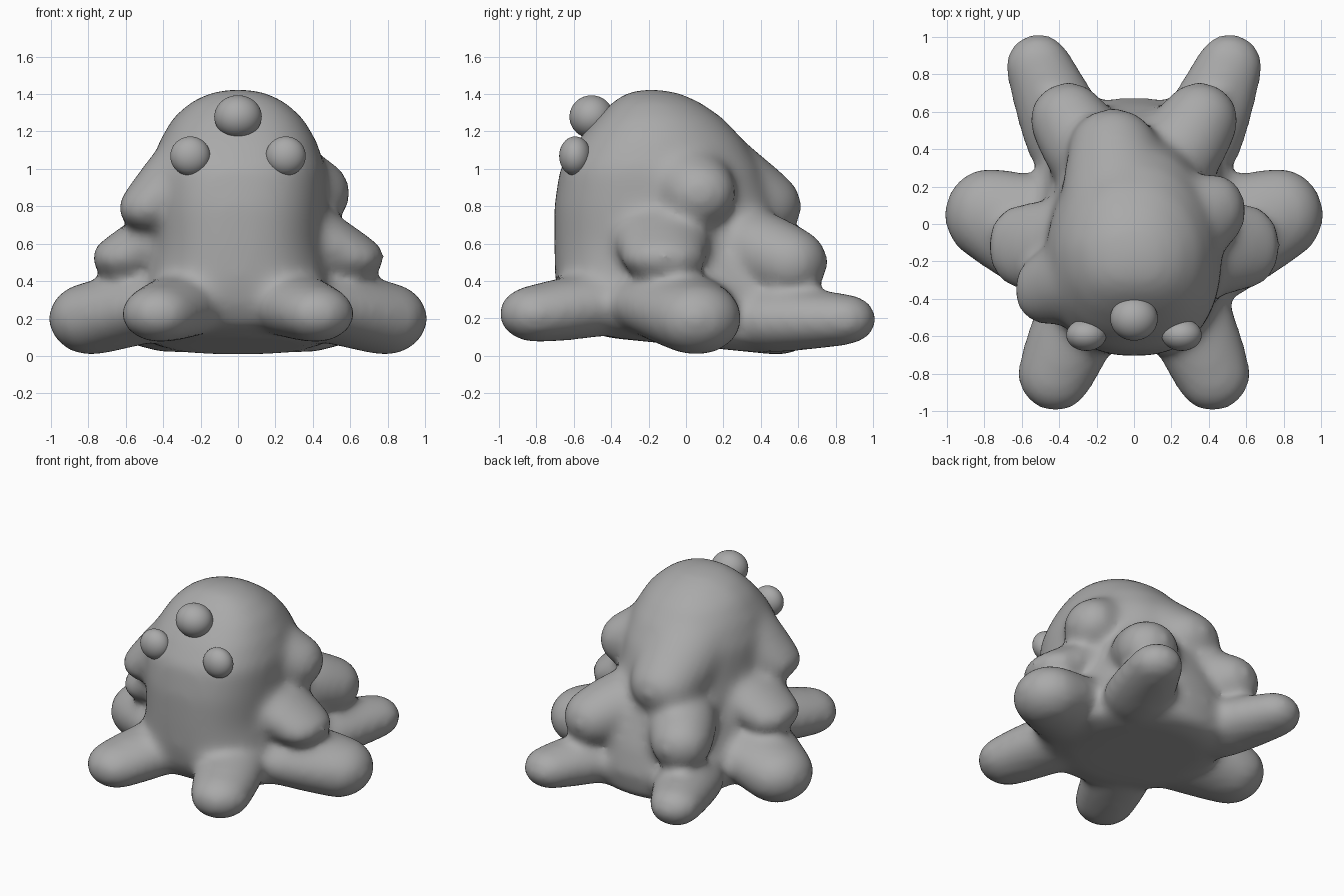
import bpy, bmesh
from math import sin, cos, pi
from mathutils import Vector

if "Cube" in bpy.data.objects:
    bpy.data.objects.remove(bpy.data.objects["Cube"], do_unlink=True)

grey = bpy.data.materials.new("clay_grey")
grey.use_nodes = True
grey.diffuse_color = (0.4, 0.4, 0.4, 1)
grey.node_tree.nodes["Principled BSDF"].inputs["Base Color"].default_value = (0.4, 0.4, 0.4, 1)


def finish(bm, name):
    mesh = bpy.data.meshes.new(name)
    bm.to_mesh(mesh)
    bm.free()
    mesh.materials.append(grey)
    obj = bpy.data.objects.new(name, mesh)
    bpy.context.collection.objects.link(obj)
    for p in mesh.polygons:
        p.use_smooth = True
    return obj


def limb(bm, start, end, r0, r1):
    """One ball drawn out from start to end, with its own radii at each end."""
    a, b, ra, rb = map(Vector, (start, end, r0, r1))
    axis = (b - a).normalized()
    for v in bmesh.ops.create_icosphere(bm, subdivisions=4, radius=1)["verts"]:
        t = min(1, max(0, 0.5 + 2 * v.co.dot(axis)))
        v.co = a.lerp(b, t) + v.co * Vector((1, 1, 1)).dot(Vector((0, 0, 0))) + Vector(
            p * q for p, q in zip(v.co, ra.lerp(rb, t)))


def dome(bm, sections, n=48):
    """Loft of squarish rings, narrower at the back above the skirt."""
    rings = []
    for z, front, back, half, tilt in sections:
        ring = []
        for i in range(n):
            c, s = cos(2 * pi * i / n), sin(2 * pi * i / n)
            x = half * abs(c) ** 0.8 * (1 if c > 0 else -1)
            y = abs(s) ** 0.8 * (1 if s > 0 else -1)
            y = (front + back) / 2 + y * (back - front) / 2
            x *= 1 - (0.22 if z > 0.5 else 0.08) * max(0, s)
            ring.append(bm.verts.new((x, y, z - tilt * y)))
        rings.append(ring)
    for lo, hi in zip(rings, rings[1:]):
        for i in range(n):
            j = (i + 1) % n
            bm.faces.new((lo[i], lo[j], hi[j], hi[i]))
    bm.faces.new(rings[0][::-1])
    bm.faces.new(rings[-1])


bm = bmesh.new()
# Main body: height, front y, back y, half width, tilt of the ring
dome(bm, [(0.055, -0.42, 0.52, 0.38, 0.1), (0.1, -0.6, 0.64, 0.53, 0.09),
          (0.24, -0.67, 0.68, 0.56, 0.04),
          (0.4, -0.7, 0.64, 0.51, 0), (0.6, -0.705, 0.56, 0.47, 0),
          (0.8, -0.705, 0.47, 0.47, 0), (1.0, -0.675, 0.4, 0.47, 0),
          (1.15, -0.58, 0.31, 0.42, 0), (1.27, -0.48, 0.2, 0.35, 0),
          (1.36, -0.39, 0.07, 0.25, 0), (1.41, -0.31, -0.05, 0.14, 0),
          (1.425, -0.23, -0.14, 0.05, 0)])

# Drooping lobe down the back
limb(bm, (-0.04, -0.1, 1.05), (-0.11, 0.4, 0.8), (0.4, 0.36, 0.36), (0.24, 0.22, 0.2))

# Paired legs, side flippers and rear bulges
for s in (-1, 1):
    limb(bm, (s * 0.3, -0.52, 0.27), (s * 0.42, -0.8, 0.225),
         (0.25, 0.22, 0.18), (0.205, 0.205, 0.155))
    limb(bm, (s * 0.36, 0.48, 0.19), (s * 0.51, 0.845, 0.195),
         (0.25, 0.22, 0.18), (0.18, 0.175, 0.14))
    limb(bm, (s * 0.48, -0.07, 0.27), (s * 0.775, 0.05, 0.2),
         (0.28, 0.34, 0.19), (0.24, 0.25, 0.2))
    limb(bm, (s * 0.25, 0.4, 0.56), (s * 0.35, 0.555, 0.5),
         (0.25, 0.22, 0.22), (0.21, 0.205, 0.19))
    limb(bm, (s * 0.4, -0.13, 0.64), (s * 0.6, -0.12, 0.525),
         (0.2, 0.27, 0.17), (0.185, 0.23, 0.125))

# Uneven upper side bulges
limb(bm, (-0.32, -0.3, 0.95), (-0.48, -0.35, 0.79), (0.2, 0.24, 0.2), (0.165, 0.19, 0.125))
limb(bm, (0.3, 0.0, 0.95), (0.43, 0.07, 0.87), (0.2, 0.26, 0.18), (0.17, 0.2, 0.18))

# Fuse everything into one soft skin
body = finish(bm, "body")
remesh = body.modifiers.new("fuse", 'REMESH')
remesh.mode = 'VOXEL'
remesh.voxel_size = 0.028
remesh.use_smooth_shade = True
soften = body.modifiers.new("soften", 'SMOOTH')
soften.factor = 0.5
soften.iterations = 22

# Three bead eyes
for name, centre, radii in (("top_eye", (0, -0.505, 1.278), (0.127, 0.118, 0.115)),
                            ("right_eye", (-0.255, -0.593, 1.068), (0.107, 0.085, 0.105)),
                            ("left_eye", (0.255, -0.593, 1.068), (0.107, 0.085, 0.105))):
    bm = bmesh.new()
    limb(bm, centre, centre, radii, radii)
    finish(bm, name)
